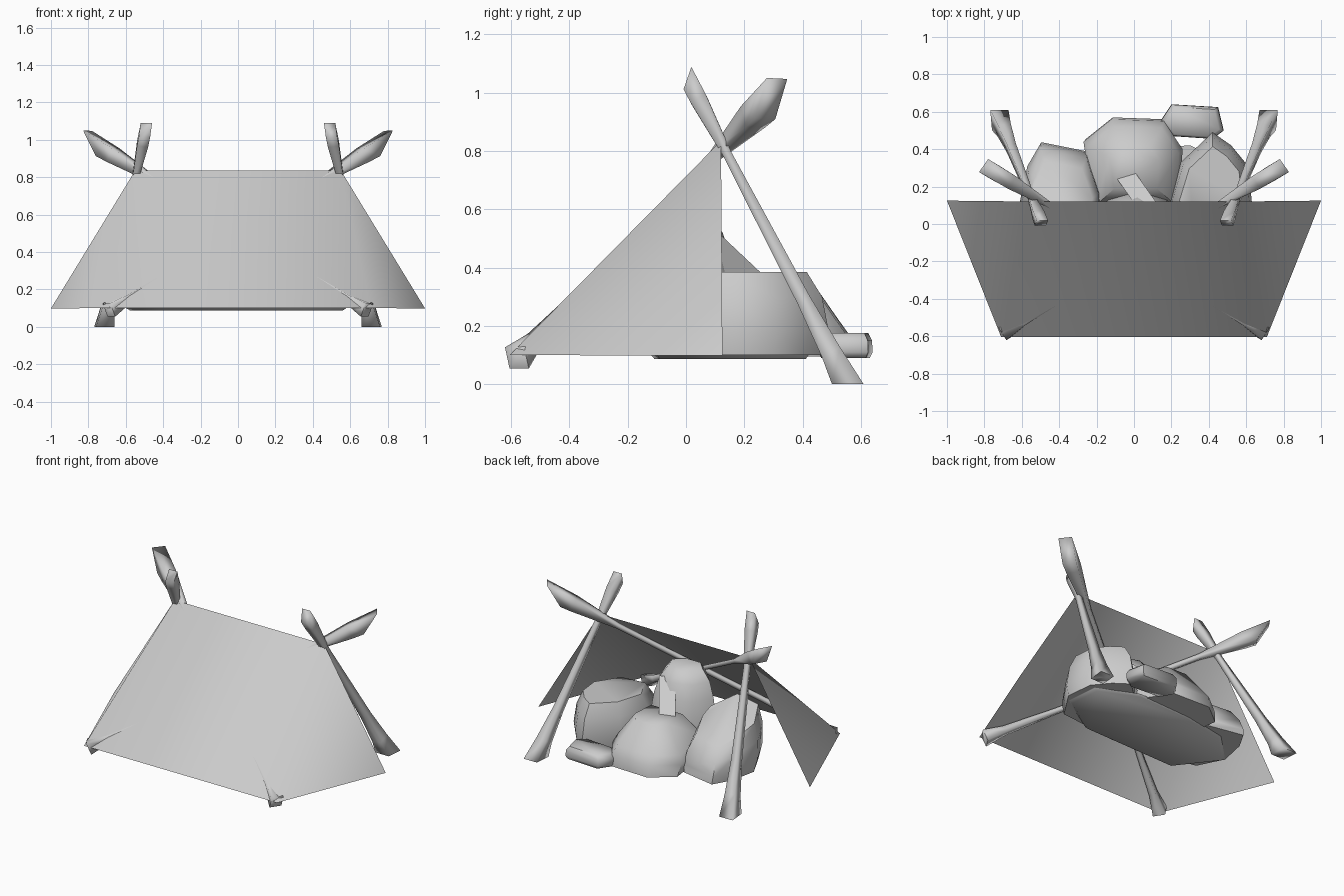
import bpy, bmesh, math
from mathutils import Vector

if "Cube" in bpy.data.objects:
    bpy.data.objects.remove(bpy.data.objects["Cube"], do_unlink=True)

GREY = (0.6, 0.6, 0.6, 1)
mat = bpy.data.materials.new("plain_grey")
mat.use_nodes = True
mat.diffuse_color = GREY
mat.node_tree.nodes["Principled BSDF"].inputs["Base Color"].default_value = GREY


def finish(name, bm, smooth, solid=True):
    if solid:
        bmesh.ops.recalc_face_normals(bm, faces=bm.faces)
    me = bpy.data.meshes.new(name)
    bm.to_mesh(me)
    bm.free()
    me.materials.append(mat)
    ob = bpy.data.objects.new(name, me)
    bpy.context.collection.objects.link(ob)
    bpy.ops.object.select_all(action="DESELECT")
    ob.select_set(True)
    bpy.context.view_layer.objects.active = ob
    bpy.ops.object.shade_smooth_by_angle(angle=math.radians(smooth))


def loft(name, rings, smooth=35):
    """Skin a list of equal rings and cap both ends."""
    bm = bmesh.new()
    rows = [[bm.verts.new(p) for p in ring] for ring in rings]
    n = len(rows[0])
    for a, b in zip(rows, rows[1:]):
        for i in range(n):
            j = (i + 1) % n
            bm.faces.new((a[i], a[j], b[j], b[i]))
    bm.faces.new(rows[0][::-1])
    bm.faces.new(rows[-1])
    finish(name, bm, smooth)


def pole(name, start, end, profile, cut_start, cut_end, across, sides=4):
    """Flared square pole whose ends are sliced by planes with the given normals."""
    a, b = Vector(start), Vector(end)
    axis = (b - a).normalized()
    across = Vector(across)
    u = (across - axis * across.dot(axis)).normalized()
    v = axis.cross(u)
    rings = []
    for k, (t, r) in enumerate(profile):
        c = a.lerp(b, t)
        normal = axis
        if k == 0:
            normal = Vector(cut_start)
        elif k == len(profile) - 1:
            normal = Vector(cut_end)
        ring = []
        for i in range(sides):
            w = math.tau * (i + 0.5) / sides
            d = (u * math.cos(w) + v * math.sin(w)) * r
            ring.append(c + d - axis * (d.dot(normal) / axis.dot(normal)))
        rings.append(ring)
    loft(name, rings, 95)


def rock(name, outline, levels, lean=0, tilt=0):
    """Rock from a plan outline scaled at each height, leaning and rising along y."""
    cx = sum(p[0] for p in outline) / len(outline)
    cy = sum(p[1] for p in outline) / len(outline)
    base = levels[0][0]
    rings = [[(cx + (x - cx) * s, cy + (y - cy) * s + lean * k,
               z + tilt * (cy - y) * s * (z - base))
              for x, y in outline] for k, (z, s) in enumerate(levels)]
    loft(name, rings, 60)


# Sheet: sloping front and two triangular sides, open at the back
bm = bmesh.new()
ridge = [bm.verts.new((s * 0.55, 0.12, 0.835)) for s in (-1, 1)]
front = [bm.verts.new((s * 0.71, -0.605, 0.1)) for s in (-1, 1)]
back = [bm.verts.new((s, 0.125, 0.098)) for s in (-1, 1)]
bm.faces.new((front[0], front[1], ridge[1], ridge[0]))
bm.faces.new((back[0], front[0], ridge[0]))
bm.faces.new((front[1], back[1], ridge[1]))
finish("tarp", bm, 80, solid=False)

# Poles: rear legs and long braces that cross under the sheet
LEG = [(0, 0.068), (0.1, 0.05), (0.27, 0.035), (0.75, 0.022), (0.93, 0.042), (1, 0.042)]
BRACE = [(0, 0.055), (0.07, 0.032), (0.25, 0.02), (0.77, 0.02), (0.93, 0.056), (1, 0.06)]
for side, s in (("left", 1), ("right", -1)):
    pole(side + "_rear_leg", (s * 0.715, 0.555, 0), (s * 0.495, 0.005, 1.05),
         LEG, (0, 0, 1), (0, -0.94, 0.33), (1, 0, 0))
    pole(side + "_cross_brace", (-s * 0.69, -0.58, 0.09), (s * 0.77, 0.292, 0.98),
         BRACE, (-s * 0.8, -0.5, -0.4), (s * 0.72, 0.48, -0.5), (0.51, -s * 0.86, 0))

# Rock pile
rock("left_rock", [(0.18, 0.1), (0.25, 0.33), (0.42, 0.49), (0.52, 0.42), (0.61, 0.31),
                   (0.63, 0.12), (0.5, -0.08), (0.28, -0.1)],
     [(0.1, 0.95), (0.18, 1), (0.3, 0.92), (0.385, 0.74)])
rock("right_rock", [(-0.18, 0.1), (-0.18, 0.2), (-0.25, 0.4), (-0.5, 0.45), (-0.57, 0.33),
                    (-0.61, 0.14), (-0.52, -0.04), (-0.3, -0.08)],
     [(0.1, 0.95), (0.17, 1), (0.28, 0.96), (0.38, 0.8)], -0.02, 1.3)
rock("rear_rock", [(-0.27, 0.46), (-0.12, 0.58), (0.16, 0.57), (0.26, 0.42),
                   (0.24, 0.12), (-0.22, 0.12)],
     [(0.095, 0.95), (0.17, 1), (0.22, 0.92), (0.37, 0.5)], -0.02)
rock("small_rear_rock", [(0.14, 0.55), (0.2, 0.64), (0.45, 0.625), (0.48, 0.5),
                         (0.42, 0.455), (0.2, 0.47)],
     [(0.09, 0.9), (0.11, 1), (0.15, 0.98), (0.175, 0.85)])
rock("tall_rock", [(-0.22, 0.0), (-0.14, 0.14), (0.02, 0.2), (0.18, 0.14), (0.24, -0.02),
                   (0.1, -0.13), (-0.1, -0.13)],
     [(0.1, 0.9), (0.25, 1), (0.42, 0.88), (0.52, 0.74), (0.59, 0.5)], -0.01)
rock("ground_slab", [(-0.6, 0.14), (-0.4, 0.34), (-0.1, 0.4), (0.3, 0.42), (0.56, 0.3),
                     (0.58, 0.08), (0.3, -0.1), (-0.4, -0.12)],
     [(0.086, 0.96), (0.1, 1)])

# Splintered slab leaning on the tall rock
loft("leaning_slab", [[(x, y, z - 0.14), (x + 0.1, y + 0.03, z - 0.15),
                       (x + 0.1, y + 0.03, z), (x, y, z)]
                      for x, y, z in ((-0.09, 0.24, 0.37), (0.03, 0.07, 0.53))])
